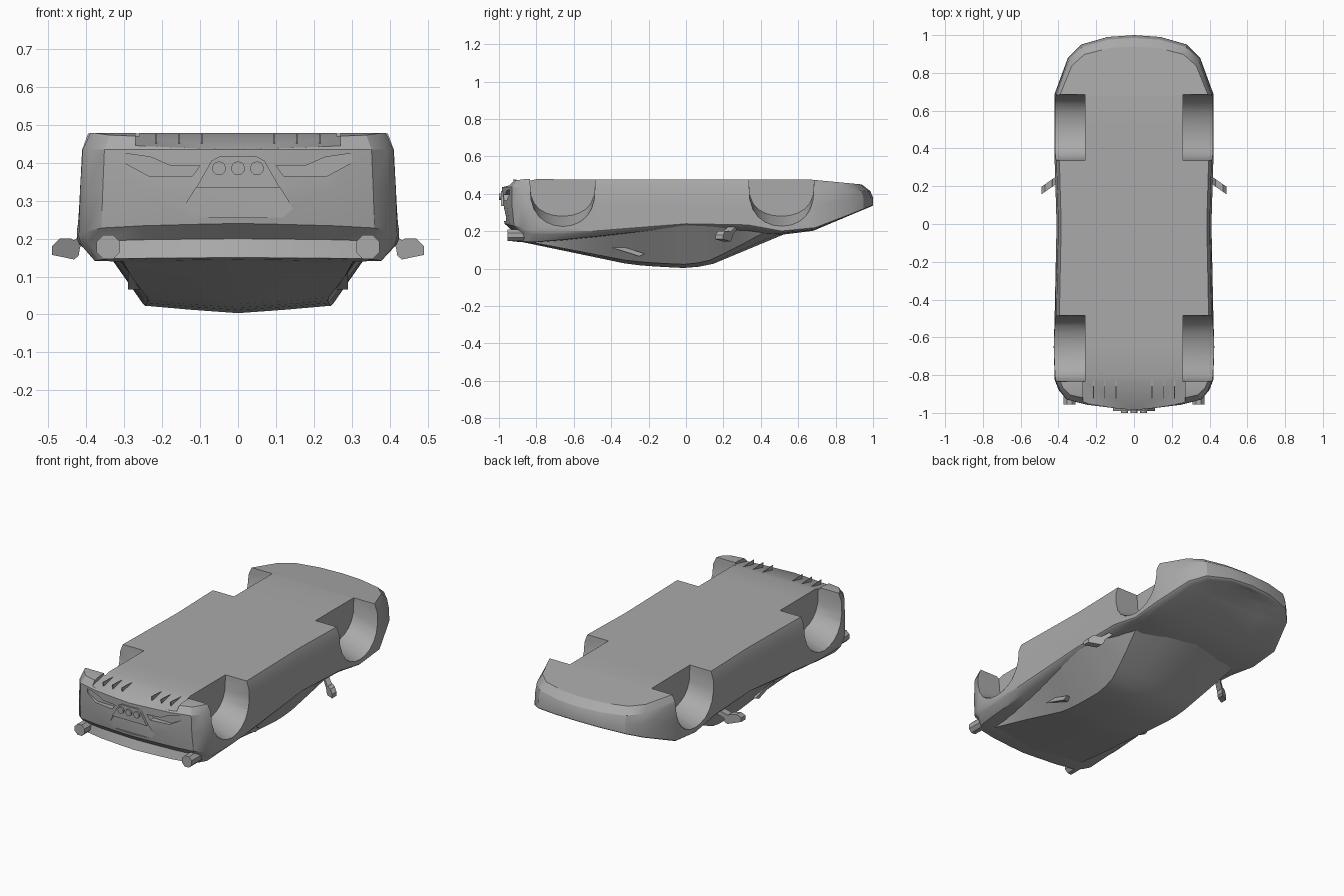
import bpy, bmesh, math

cube = bpy.data.objects.get("Cube")
if cube:
    bpy.data.objects.remove(cube, do_unlink=True)

GREY = (0.4, 0.4, 0.4, 1)
paint = bpy.data.materials.new("plain grey")
paint.use_nodes = True
paint.diffuse_color = GREY
paint.node_tree.nodes["Principled BSDF"].inputs["Base Color"].default_value = GREY


def curve(points, t):
    """Piecewise linear value at t."""
    if t <= points[0][0]:
        return points[0][1]
    for (a, va), (b, vb) in zip(points, points[1:]):
        if t <= b:
            return va + (vb - va) * (t - a) / (b - a)
    return points[-1][1]


def loft(name, rings, strip_caps=False, angle=28):
    """Closed solid through rings of equal point count."""
    bm = bmesh.new()
    vs = [[bm.verts.new(p) for p in ring] for ring in rings]
    n = len(vs[0])
    for low, high in zip(vs, vs[1:]):
        for i in range(n):
            j = (i + 1) % n
            bm.faces.new((low[i], low[j], high[j], high[i]))
    for ring in (vs[0], vs[-1]):
        if strip_caps:
            for i in range(n // 2):
                corners = [ring[i], ring[i + 1], ring[-i - 1], ring[-i % n]]
                bm.faces.new(list(dict.fromkeys(corners)))
        else:
            bm.faces.new(ring)
    bmesh.ops.recalc_face_normals(bm, faces=bm.faces)
    mesh = bpy.data.meshes.new(name)
    bm.to_mesh(mesh)
    bm.free()
    mesh.materials.append(paint)
    ob = bpy.data.objects.new(name, mesh)
    bpy.context.collection.objects.link(ob)
    smooth(ob, angle)
    return ob


def smooth(ob, angle):
    bpy.ops.object.select_all(action='DESELECT')
    ob.select_set(True)
    bpy.context.view_layer.objects.active = ob
    bpy.ops.object.shade_smooth_by_angle(angle=math.radians(angle))


def prism_y(name, pts, y0, y1, shear=0):
    """Extrude an x-z outline along y."""
    return loft(name, [[(x, y - shear * abs(x), z) for x, z in pts] for y in (y0, y1)])


def prism_x(name, pts, x0, x1):
    """Extrude a y-z outline along x."""
    return loft(name, [[(x, y, z) for y, z in pts] for x in (x0, x1)])


def flip(pts, side):
    return [(side * x, z) for x, z in pts]


def disc(cx, cz, r, n):
    turn = 2 * math.pi / n
    return [(cx + r * math.cos((i + .5) * turn), cz + r * math.sin((i + .5) * turn))
            for i in range(n)]


def cut(target, cutter):
    cutter.hide_render = True
    mod = target.modifiers.new("cut", 'BOOLEAN')
    mod.operation, mod.solver, mod.object = 'DIFFERENCE', 'EXACT', cutter
    bpy.ops.object.select_all(action='DESELECT')
    bpy.context.view_layer.objects.active = target
    target.select_set(True)
    bpy.ops.object.modifier_apply(modifier=mod.name)
    bpy.data.objects.remove(cutter, do_unlink=True)


# Lower body: one plan outline repeated at several heights
half = [(0, 1), (.14, .99), (.28, .95), (.35, .88), (.42, .69), (.42, .51), (.42, .33),
        (.41, 0), (.42, -.48), (.425, -.65), (.42, -.83), (.4, -.89), (.36, -.94),
        (.25, -.97), (.1, -.99), (0, -1)]
outline = half + [(-x, y) for x, y in half[-2:0:-1]]


def layer(width, nose, tail, heights):
    ring = []
    for x, y in outline:
        if y > .6:
            y2 = .6 + (y - .6) * (nose - .6) / .4
        elif y < -.8:
            y2 = -.8 + (y + .8) * (-.8 - tail) / .2
        else:
            y2 = y
        ring.append((x * width, y2, curve(heights, y)))
    return ring


shoulder = [(-1, .24), (-.8, .2), (-.5, .2), (-.1, .24), (.3, .24), (.5, .2), (.7, .22), (1, .34)]
crease = [(-1, .2), (-.8, .18), (-.5, .19), (0, .235), (.3, .23), (.5, .195), (.7, .215), (1, .335)]
lip = [(-1, .15), (-.8, .14), (-.5, .17), (0, .225), (.3, .21), (.55, .185), (.7, .21), (1, .33)]
deck = [(-1, .145), (-.8, .135), (-.3, .18), (.5, .18), (.7, .203), (1, .335)]
body = loft("body", [
    layer(.94, .94, -.95, [(-1, .465), (-.9, .478), (.68, .476), (1, .45)]),
    layer(.978, .985, -.985, [(-.9, .435), (.68, .43), (1, .415)]),
    layer(.99, 1, -.985, [(-.9, .33), (.6, .33), (1, .38)]),
    layer(1, 1, -.97, shoulder),
    layer(.985, .995, -.925, crease),
    layer(.9, .985, -.945, lip),
    layer(.5, .95, -.92, deck)], strip_caps=True)

# Wheel wells, tapering towards the inside
for side in (-1, 1):
    for centre in (-.66, .51):
        rings = []
        for x, depth in ((.26, .2), (.5, .28)):
            ring = [(side * x, centre + .175, .6)]
            for i in range(13):
                a = math.pi * i / 12
                ring.append((side * x, centre + .175 * math.cos(a),
                             .48 - depth * max(math.sin(a), 0) ** .6))
            ring.append((side * x, centre - .175, .6))
            rings.append(ring)
        cut(body, loft("well_cutter", rings))

# Diffuser slope, slanted vents and plate recess at the tail
cut(body, prism_x("diffuser_cutter", [(-.77, .485), (-1.05, .42), (-1.05, .6), (-.77, .6)], -.27, .27))
vent = [(.3, .425), (.23, .415), (.18, .393), (.1, .393), (.12, .365), (.235, .365), (.3, .4)]
for side in (-1, 1):
    cut(body, prism_y("vent_cutter", flip(vent, side), -1.1, -.94))
cut(body, prism_y("recess_cutter", [(-.16, .255), (.16, .255), (.11, .335), (-.11, .335)], -1.1, -.962))
smooth(body, 28)

# Central housing with three round outlets
prism_y("outlet_housing", [(-.11, .335), (.11, .335), (.07, .405), (.05, .416), (-.05, .416), (-.07, .405)],
        -.99, -.93)
for x in (-.05, 0, .05):
    prism_y("round_outlet", disc(x, .385, .018, 16), -1, -.95)

# Cabin: cross-sections along the length, with a curved windscreen
roof_z = [(-.88, .143), (-.3, .022), (-.15, .01), (0, .003), (.12, .015), (.3, .09), (.54, .19)]
roof_w = [(-.88, .31), (-.6, .28), (-.3, .235), (0, .245), (.15, .26), (.54, .34)]
base_w = [(-.88, .31), (-.6, .36), (-.2, .395), (.3, .395), (.54, .36)]
edge_drop = [(-.88, .008), (-.3, .018), (.1, .02), (.54, .005)]
sections = []
for i in range(19):
    y = -.88 + 1.42 * i / 18
    w, z = curve(roof_w, y), curve(roof_z, y)
    drop = curve(edge_drop, y)
    side_pts = [(w * .5, z + drop * .45), (w, z + drop), (curve(base_w, y), max(.235, z + .03))]
    pts = [(0, z)] + side_pts + [(-x, h) for x, h in reversed(side_pts)]
    bend = max(0, min(1, y / .5))
    sections.append([(x, y - bend * x * x, h) for x, h in pts])
loft("cabin", sections, strip_caps=True, angle=20)

mirror_shell = [(.415, .185), (.44, .2), (.47, .2), (.49, .18), (.49, .157), (.432, .145), (.42, .155)]
mirror_arm = [(.38, .235), (.385, .205), (.425, .17), (.44, .19)]
fin = [(-.8, .47), (-.925, .476), (-.915, .435), (-.82, .45)]
scoop = [(-.42, .12), (-.25, .066), (-.22, .08), (-.38, .13)]
for side in (-1, 1):
    # Tail lamps and door mirrors
    prism_y("tail_lamp", disc(side * .342, .178, .034, 8), -.955, -.84)
    prism_y("mirror_shell", flip(mirror_shell, side), .5, .54, .7)
    prism_y("mirror_arm", flip(mirror_arm, side), .5, .54, .7)
    # Diffuser fins and pillar scoops
    for x in (.095, .155, .215):
        prism_x("diffuser_fin", fin, side * x - .002, side * x + .002)
    prism_x("pillar_scoop", scoop, side * .22, side * .29)
